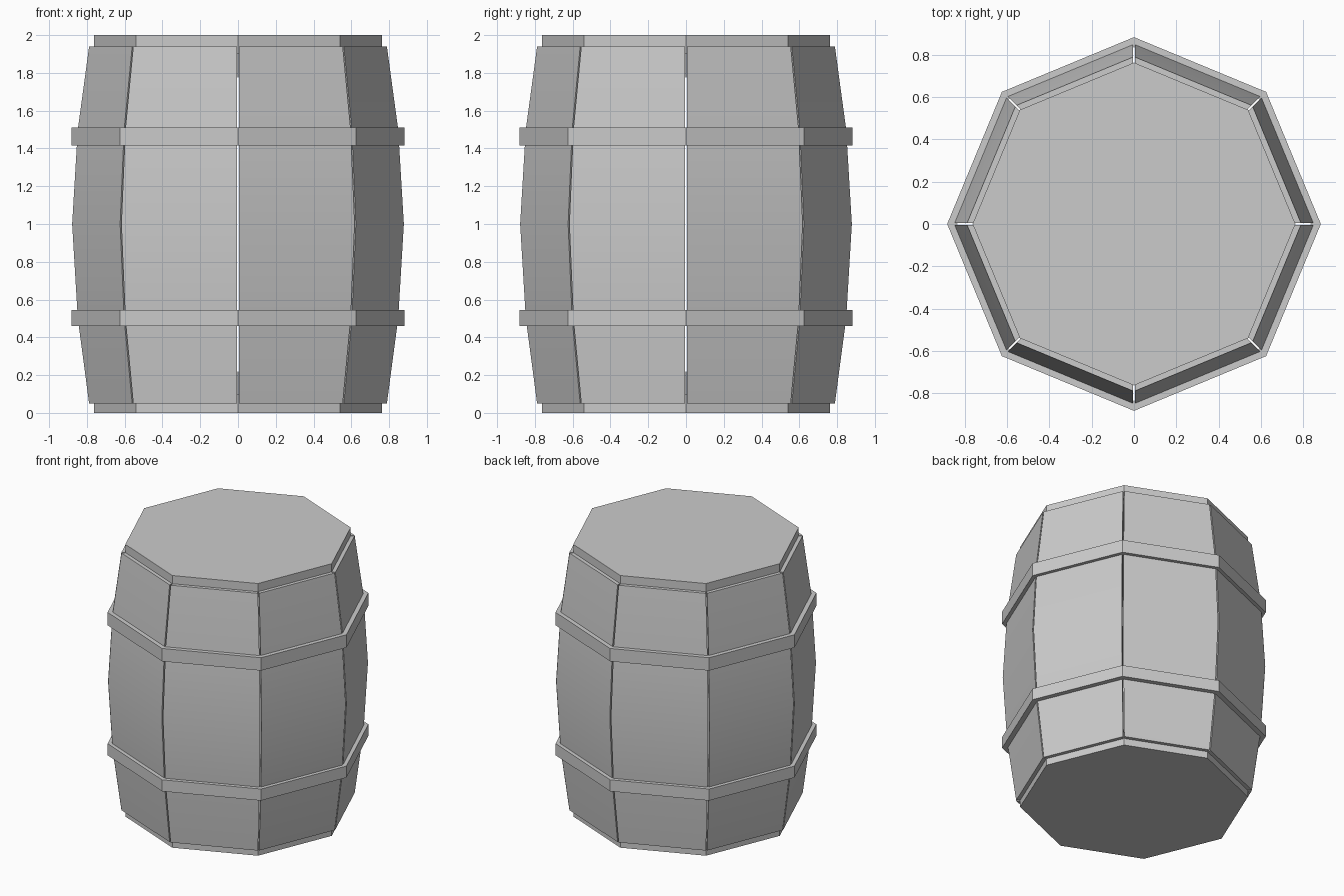
import bpy, bmesh
from math import cos, sin, pi

if "Cube" in bpy.data.objects:
    bpy.data.objects.remove(bpy.data.objects["Cube"])

SIDES = 8
# (height, outer corner radius) of the bulging stave profile
PROFILE = [(0.05, 0.79), (0.5, 0.85), (1.0, 0.88), (1.5, 0.85), (1.94, 0.79)]
THICK, GAP = 0.06, 0.005


def corner(i, r, z):
    a = 2 * pi * i / SIDES
    return (r * cos(a), r * sin(a), z)


def finish(name, bm, smooth=False):
    bmesh.ops.recalc_face_normals(bm, faces=bm.faces)
    mesh = bpy.data.meshes.new(name)
    bm.to_mesh(mesh)
    bm.free()
    ob = bpy.data.objects.new(name, mesh)
    bpy.context.collection.objects.link(ob)
    if smooth:
        bpy.ops.object.select_all(action='DESELECT')
        ob.select_set(True)
        bpy.context.view_layer.objects.active = ob
        bpy.ops.object.shade_smooth_by_angle(angle=pi / 6)
    return ob


def stave(i):
    # one plank: a four-sided section swept up the profile
    bm = bmesh.new()
    rows = []
    t = GAP / 0.67  # seam inset as a fraction of the side
    for z, r in PROFILE:
        row = []
        for rad, flip in ((r, 0), (r, 1), (r - THICK, 1), (r - THICK, 0)):
            a, b = corner(i, rad, z), corner(i + 1, rad, z)
            f = 1 - t if flip else t
            row.append(bm.verts.new([p + (q - p) * f for p, q in zip(a, b)]))
        rows.append(row)
    for lo, hi in zip(rows, rows[1:]):
        for k in range(4):
            n = (k + 1) % 4
            bm.faces.new((lo[k], lo[n], hi[n], hi[k]))
    bm.faces.new(rows[0])
    bm.faces.new(rows[-1])
    finish(f"stave_{i + 1}", bm, True)


def hoop(name, z0, z1, outer=0.882, inner=0.835):
    bm = bmesh.new()
    section = [(outer, z0), (outer, z1), (inner, z1), (inner, z0)]
    cols = [[bm.verts.new(corner(i, r, z)) for r, z in section] for i in range(SIDES)]
    for i in range(SIDES):
        a, b = cols[i], cols[(i + 1) % SIDES]
        for k in range(4):
            n = (k + 1) % 4
            bm.faces.new((a[k], b[k], b[n], a[n]))
    finish(name, bm)


def lid(name, z0, z1, r=0.762):
    bm = bmesh.new()
    lo = [bm.verts.new(corner(i, r, z0)) for i in range(SIDES)]
    hi = [bm.verts.new(corner(i, r, z1)) for i in range(SIDES)]
    bm.faces.new(lo)
    bm.faces.new(hi)
    for i in range(SIDES):
        n = (i + 1) % SIDES
        bm.faces.new((lo[i], lo[n], hi[n], hi[i]))
    finish(name, bm)


# Eight staves
for i in range(SIDES):
    stave(i)

# Two hoops
hoop("lower_hoop", 0.46, 0.545)
hoop("upper_hoop", 1.415, 1.51)

# End caps
lid("bottom_cap", 0.0, 0.1)
lid("top_lid", 1.9, 2.0)
